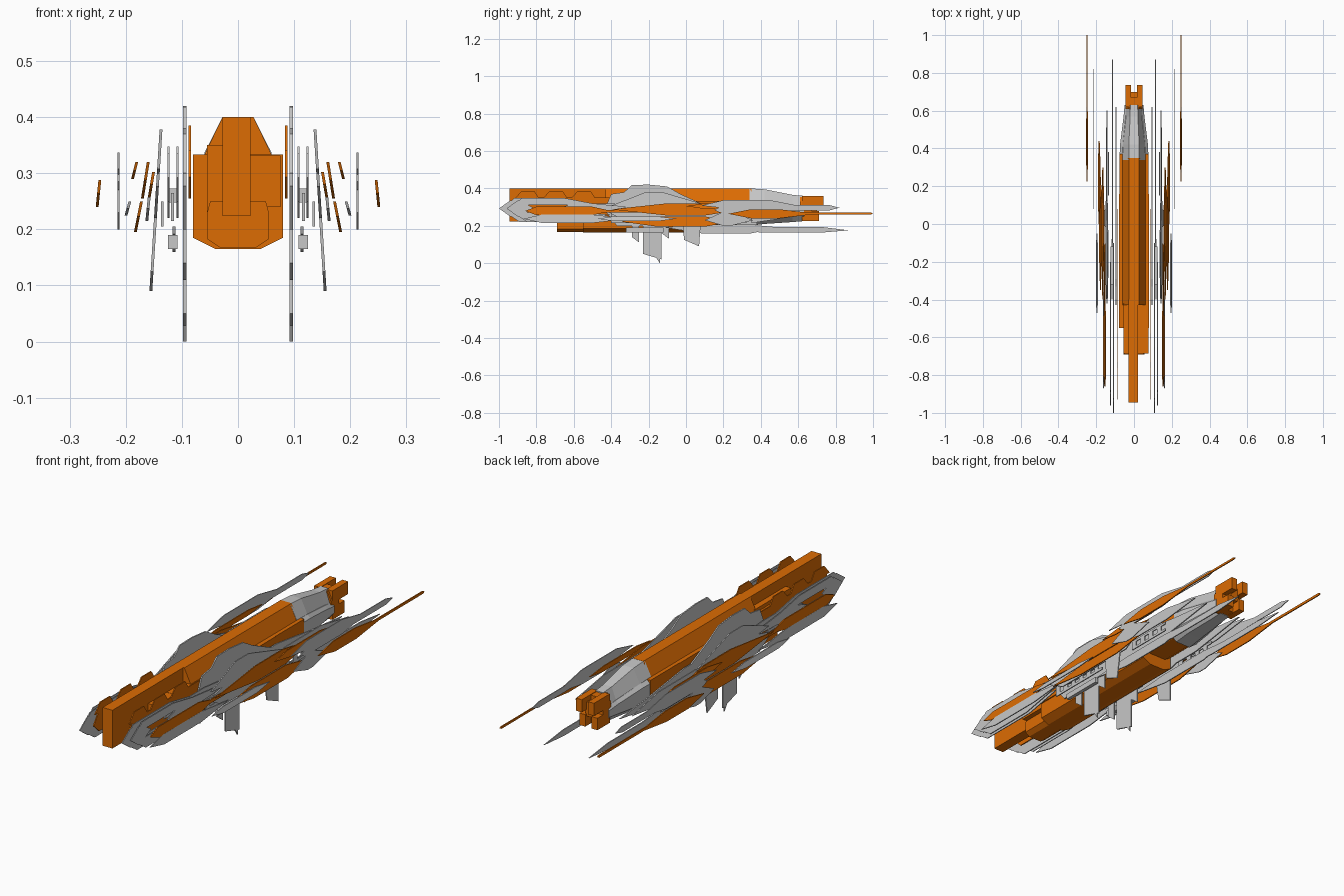
import bpy, bmesh

old = bpy.data.objects.get("Cube")
if old:
    bpy.data.objects.remove(old, do_unlink=True)


def material(name, rgb):
    m = bpy.data.materials.new(name)
    m.use_nodes = True
    m.diffuse_color = (*rgb, 1)
    m.node_tree.nodes["Principled BSDF"].inputs["Base Color"].default_value = (*rgb, 1)
    return m


ORANGE = material("burnt orange", (.72, .15, .001))
GREY = material("light grey", (.57, .57, .57))


def loft(name, paint, rings):
    """Skin closed rings of points and cap both ends."""
    bm = bmesh.new()
    rows = [[bm.verts.new(point) for point in ring] for ring in rings]
    count = len(rows[0])
    for first, second in zip(rows, rows[1:]):
        for i in range(count):
            j = (i + 1) % count
            bm.faces.new((first[i], first[j], second[j], second[i]))
    bm.faces.new(rows[0])
    bm.faces.new(rows[-1])
    bmesh.ops.recalc_face_normals(bm, faces=bm.faces)
    mesh = bpy.data.meshes.new(name)
    bm.to_mesh(mesh)
    bm.free()
    mesh.materials.append(paint)
    bpy.context.collection.objects.link(bpy.data.objects.new(name, mesh))


def box(name, paint, left, right, back, front, low, high):
    loft(name, paint, [[(left, y, low), (right, y, low), (right, y, high), (left, y, high)]
                       for y in (back, front)])


def octagon(y, width, low, high, roof, drop, floor, rise):
    """Symmetric hull section; roof and floor are shares of the half width."""
    half = [(roof * width, high), (width, high - drop), (width, low + rise), (floor * width, low)]
    return [(x, y, z) for x, z in half] + [(-x, y, z) for x, z in reversed(half)]


def hull(name, back, front, **shape):
    loft(name, ORANGE, [octagon(y, **shape) for y in (back, front)])


def plate(name, paint, offset, outline, lean=0, thick=.005):
    """Mirrored pair of thin side plates cut to a (y, z) outline."""
    for side, sign in (("left", 1), ("right", -1)):
        loft(f"{side}_{name}", paint,
             [[(sign * (offset + lean * (z - .27) + shift), y, z) for y, z in outline]
              for shift in (-thick / 2, thick / 2)])


def blade(name, paint, offset, back, front, low, high, tail=.05, nose=.05, tip=.5, **extra):
    """Plate with chamfered ends; tip sets the height of both points."""
    mid = low + tip * (high - low)
    plate(name, paint, offset, [(back, mid), (back + tail, high), (front - nose, high), (front, mid),
                                (front - nose, low), (back + tail, low)], **extra)


def window_row(name, offset, back, front, low, high, count):
    """Two rails joined by posts."""
    rail = (high - low) / 4
    step = (front - back) / count
    for level, bottom in (("lower", low), ("upper", high - rail)):
        blade(f"{name}_{level}_rail", GREY, offset, back, front, bottom, bottom + rail, tail=0, nose=0)
    for k in range(count):
        start = back + k * step
        blade(f"{name}_post_{k}", GREY, offset, start, start + step / 2, low + rail, high - rail, tail=0, nose=0)


# Core hull with stepped tail
hull("lower_hull", back=-.55, front=.16, width=.08, low=.165, high=.333, roof=1, drop=.04, floor=.5, rise=.02)
hull("hull_waist", back=.15, front=.37, width=.078, low=.22, high=.333, roof=1, drop=.03, floor=.6, rise=.02)
hull("upper_deck", back=-.43, front=.35, width=.06, low=.23, high=.4, roof=.46, drop=.067, floor=.8, rise=.01)
hull("keel", back=-.69, front=-.5, width=.055, low=.168, high=.25, roof=.9, drop=.02, floor=.6, rise=.015)
box("tail_fin", ORANGE, left=-.028, right=.022, back=-.945, front=-.4, low=.224, high=.4)
box("left_tail_block", ORANGE, left=.02, right=.076, back=-.685, front=-.42, low=.24, high=.332)
box("right_tail_block", ORANGE, left=-.055, right=-.02, back=-.685, front=-.42, low=.2, high=.35)

# Tapering collar in two tiers
tier = dict(roof=.46, drop=.064, floor=.8, rise=.02)
loft("collar_deck", GREY, [octagon(.34, width=.06, low=.25, high=.4, **tier),
                           octagon(.42, width=.059, low=.25, high=.395, **tier),
                           octagon(.57, width=.045, low=.25, high=.365, **tier),
                           octagon(.63, width=.042, low=.25, high=.36, **tier)])
skirt = dict(roof=.8, drop=.015, floor=.5, rise=.03)
loft("collar_skirt", GREY, [octagon(.34, width=.077, low=.2, high=.333, **skirt),
                            octagon(.42, width=.074, low=.21, high=.331, **skirt),
                            octagon(.57, width=.055, low=.22, high=.31, **skirt),
                            octagon(.63, width=.05, low=.225, high=.3, **skirt)])

# Engine cluster
hull("engine_core", back=.61, front=.67, width=.046, low=.228, high=.355, roof=.6, drop=.04, floor=.6, rise=.03)
box("engine_bridge", ORANGE, left=-.022, right=.022, back=.62, front=.7, low=.27, high=.335)
for side, left in (("left", .016), ("right", -.046)):
    box(f"{side}_upper_engine", ORANGE, left=left, right=left + .03, back=.62, front=.735, low=.3, high=.358)
    box(f"{side}_lower_engine", ORANGE, left=left, right=left + .03, back=.62, front=.71, low=.225, high=.28)

# Inner orange plates with arched humps
blade("inner_plate", ORANGE, .086, back=-.93, front=.08, low=.255, high=.35, tail=.04, nose=.4, tip=.4)
for k in range(3):
    start = -.92 + k * .15
    blade(f"inner_hump_{k}", ORANGE, .086, start, start + .14, low=.34, high=.385, tail=.04, nose=.03, tip=0)

# Large shields with ragged hanging blades
shield = dict(paint=GREY, offset=.095, thick=.006)
plate("shield_crest", outline=[(-.43, .3), (-.4, .37), (-.33, .38), (-.29, .418), (-.2, .42), (-.1, .41),
                               (-.03, .37), (.1, .31), (.1, .29)], **shield)
blade("shield_body", back=-.43, front=.4, low=.2, high=.31, tail=.06, nose=.25, tip=.7, **shield)
blade("shield_spear", back=-.1, front=.62, low=.21, high=.285, tail=.05, nose=.3, tip=.6, **shield)
for name, back, front, bottom in (("rear", -.29, -.25, .11), ("long", -.23, -.13, .02),
                                  ("tip", -.16, -.14, 0), ("front", -.13, -.09, .13)):
    plate(f"{name}_hanging_blade", outline=[(back, .22), (front, .22), (front, bottom), (back, bottom + .03)],
          **shield)

# Long hooked rails
for name, offset, back, front in (("inner", .108, -1, -.1), ("outer", .124, -.96, -.2)):
    rail = dict(paint=GREY, offset=offset, thick=.004)
    blade(f"{name}_hook_nose", back=back, front=back + .15, low=.25, high=.335, tail=.06, nose=.08, **rail)
    blade(f"{name}_hook_top", back=back + .05, front=-.45, low=.31, high=.348, tail=.03, nose=.2, tip=0, **rail)
    blade(f"{name}_hook_middle", back=-.7, front=front, low=.275, high=.32, tail=.1, nose=.3, tip=.3, **rail)
    blade(f"{name}_hook_base", back=back + .05, front=-.4, low=.22, high=.27, tail=.06, nose=.2, tip=.8, **rail)

# Window rows, brackets and lower spears
window_row("side_windows", .117, back=-.4, front=-.08, low=.215, high=.265, count=6)
window_row("front_windows", .135, back=.15, front=.38, low=.205, high=.25, count=4)
blade("lower_spear", GREY, .114, back=-.12, front=.5, low=.16, high=.205, tail=.2, nose=.15, tip=.7)
blade("lower_spear_tip", GREY, .114, back=.3, front=.87, low=.164, high=.193, tail=.1, nose=.14, tip=.4)
for side, left in (("left", .108), ("right", -.125)):
    for level, low in (("lower", .165), ("upper", .248)):
        box(f"{side}_{level}_bracket", GREY, left=left, right=left + .017, back=-.32, front=-.12,
            low=low, high=low + .025)

# Leaning wings with a hanging blade and tail
wing = dict(paint=GREY, offset=.144, lean=-.063)
blade("wing_crest", back=-.4, front=.12, low=.29, high=.378, tail=.18, nose=.24, tip=.2, **wing)
blade("wing_body", back=-.42, front=.2, low=.22, high=.3, tail=.1, nose=.08, tip=.7, **wing)
blade("wing_spear", back=.1, front=.6, low=.25, high=.31, tail=.03, nose=.2, tip=.4, **wing)
plate("wing_hanging_blade", outline=[(-.02, .23), (.08, .23), (.07, .09), (-.01, .125)], **wing)
blade("wing_tail", GREY, .157, back=-.87, front=-.3, low=.215, high=.26, tail=.1, nose=.2, lean=-.1)

# Orange outrigger strips and small grey fins
blade("rear_strip", ORANGE, .156, back=-.86, front=-.4, low=.257, high=.302, tail=.06, nose=.1, lean=-.17)
blade("strip_needle", ORANGE, .156, back=-.5, front=-.1, low=.27, high=.284, lean=-.17)
blade("middle_strip", ORANGE, .168, back=-.4, front=.3, low=.255, high=.32, tail=.3, nose=.2, lean=-.16)
blade("lower_strip", ORANGE, .168, back=-.35, front=.25, low=.195, high=.25, tail=.2, nose=.15, lean=-.2)
blade("upper_strip", ORANGE, .193, back=0, front=.44, low=.29, high=.32, tail=.1, nose=.1, lean=-.25)
blade("small_fin", GREY, .187, back=-.47, front=-.05, low=.225, high=.25, tail=.08, nose=.1, lean=-.28)

# Forked outer blades
fork = dict(paint=GREY, offset=.213, thick=.004)
blade("fork_top", back=.08, front=.6, low=.295, high=.337, tail=.12, nose=.15, tip=.3, **fork)
blade("fork_needle", back=.45, front=.82, low=.283, high=.31, tail=.08, nose=.05, **fork)
blade("fork_base", back=.15, front=.55, low=.27, high=.3, tail=.03, nose=.1, **fork)
blade("fork_heel", back=.1, front=.36, low=.2, high=.275, tail=.1, nose=.12, tip=.4, **fork)

# Outer lances
blade("lance_body", ORANGE, .248, back=.225, front=.7, low=.24, high=.288, tail=.12, nose=.2, lean=-.1)
blade("lance_point", ORANGE, .248, back=.5, front=1, low=.26, high=.271, nose=.01, lean=-.1)
